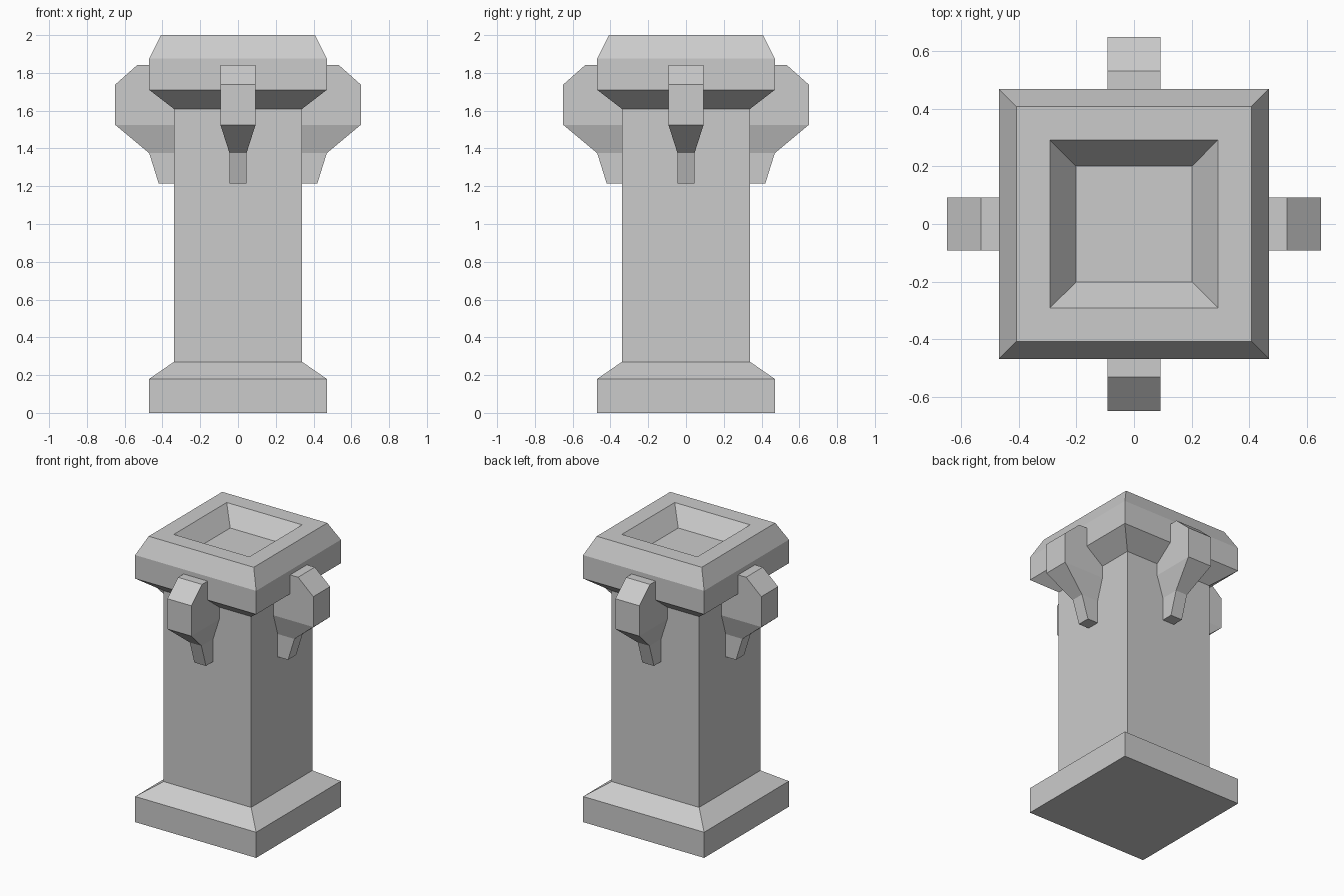
import bpy, bmesh
from mathutils import Matrix

if "Cube" in bpy.data.objects:
    bpy.data.objects.remove(bpy.data.objects["Cube"])


def loft(name, rings, turn=0.0):
    """Join rectangular rings (x0, x1, y0, y1, z) into a closed solid."""
    bm = bmesh.new()
    loops = [[bm.verts.new(p) for p in ((x0, y0, z), (x1, y0, z), (x1, y1, z), (x0, y1, z))]
             for x0, x1, y0, y1, z in rings]
    for a, b in zip(loops, loops[1:]):
        for i in range(4):
            j = (i + 1) % 4
            bm.faces.new((a[i], a[j], b[j], b[i]))
    bm.faces.new(loops[0][::-1])
    bm.faces.new(loops[-1])
    bmesh.ops.recalc_face_normals(bm, faces=bm.faces)
    bm.transform(Matrix.Rotation(turn, 4, 'Z'))
    mesh = bpy.data.meshes.new(name)
    bm.to_mesh(mesh)
    bm.free()
    obj = bpy.data.objects.new(name, mesh)
    bpy.context.collection.objects.link(obj)
    return obj


# Square pillar: plinth, shaft, flared cap and sunken basin (half width, z)
profile = [(0.47, 0), (0.47, 0.18), (0.34, 0.27), (0.34, 1.61), (0.47, 1.71),
           (0.47, 1.875), (0.408, 2.0), (0.293, 2.0), (0.202, 1.88)]
loft("pillar", [(-h, h, -h, h, z) for h, z in profile])

# Four tapered brackets under the cap (outer reach, half width, z)
bracket = [(0.42, 0.045, 1.215), (0.47, 0.045, 1.375), (0.65, 0.093, 1.525),
           (0.65, 0.093, 1.738), (0.532, 0.093, 1.843)]
quarter = 1.5707963267948966
for i, side in enumerate(("right", "back", "left", "front")):
    loft(side + "_bracket", [(0.335, r, -w, w, z) for r, w, z in bracket], i * quarter)
